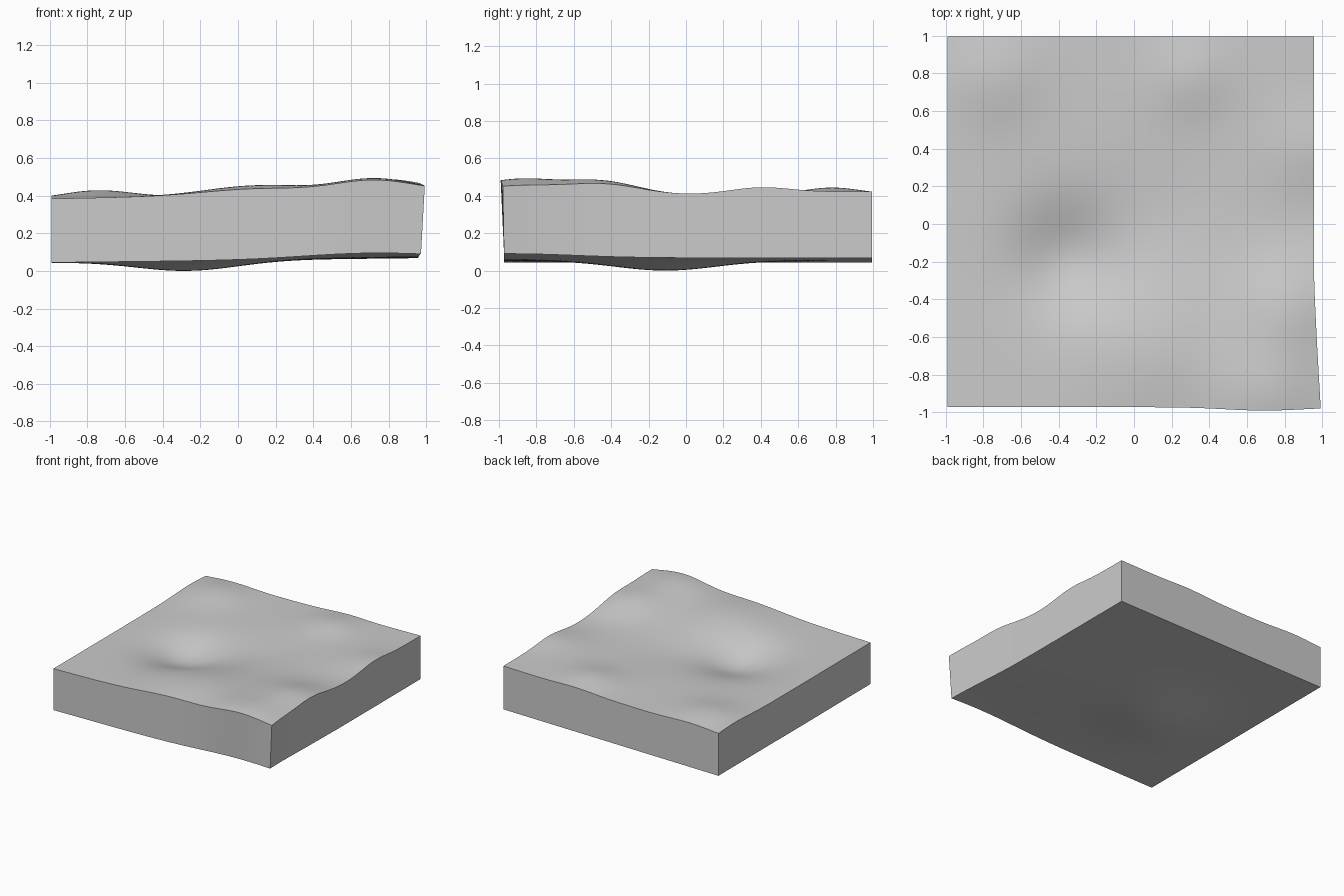
import bpy, bmesh
from math import exp

if "Cube" in bpy.data.objects:
    bpy.data.objects.remove(bpy.data.objects["Cube"])

N = 56

# Hills and hollows: x, y, height, radius
TOP = [(-.35, -.18, -.10, .20), (.10, -.70, .05, .28), (.72, -.90, .068, .21),
       (.80, -.45, .058, .19), (.90, .0, -.014, .2), (.95, .40, .025, .15),
       (.30, .78, .035, .15), (-.75, .78, .04, .18), (.10, .05, -.02, .25)]
BOTTOM = [(-.27, -.11, -.053, .27), (.70, -.95, .03, .35)]


def bumps(x, y, hills):
    return sum(h * exp(-((x - a) ** 2 + (y - b) ** 2) / (2 * r * r))
               for a, b, h, r in hills)


def place(v, top):
    """Fit a unit grid vertex to the slightly uneven slab outline and relief."""
    u, w = v.co.x, v.co.y
    flare = (.035 if top else .015) * max(0, (-.3 - w) / .7) ** 1.2
    right = .957 + flare
    front = -.973 - (.018 if top else 0) * exp(-((u - .7) / .3) ** 2)
    x = -.99 + (u + 1) / 2 * (right + .99)
    y = front + (w + 1) / 2 * (.995 - front)
    if top:
        z = .403 + .02 * x + bumps(x, y, TOP)
    else:
        z = .056 + .012 * x + bumps(x, y, BOTTOM)
    v.co = (x, y, z)


# Slab: a grid extruded into a block, then both faces shaped
bm = bmesh.new()
bmesh.ops.create_grid(bm, x_segments=N, y_segments=N, size=1)
base = list(bm.verts)
ext = bmesh.ops.extrude_face_region(bm, geom=bm.faces[:], use_keep_orig=True)
upper = [g for g in ext["geom"] if isinstance(g, bmesh.types.BMVert)]
for v in base:
    place(v, False)
for v in upper:
    place(v, True)
bmesh.ops.recalc_face_normals(bm, faces=bm.faces[:])
low = min(v.co.z for v in bm.verts)
bmesh.ops.translate(bm, verts=bm.verts[:], vec=(0, 0, -low))

mesh = bpy.data.meshes.new("ground_slab")
bm.to_mesh(mesh)
bm.free()
slab = bpy.data.objects.new("ground_slab", mesh)
bpy.context.collection.objects.link(slab)
bpy.context.view_layer.objects.active = slab
slab.select_set(True)
bpy.ops.object.shade_smooth_by_angle(angle=.7)
